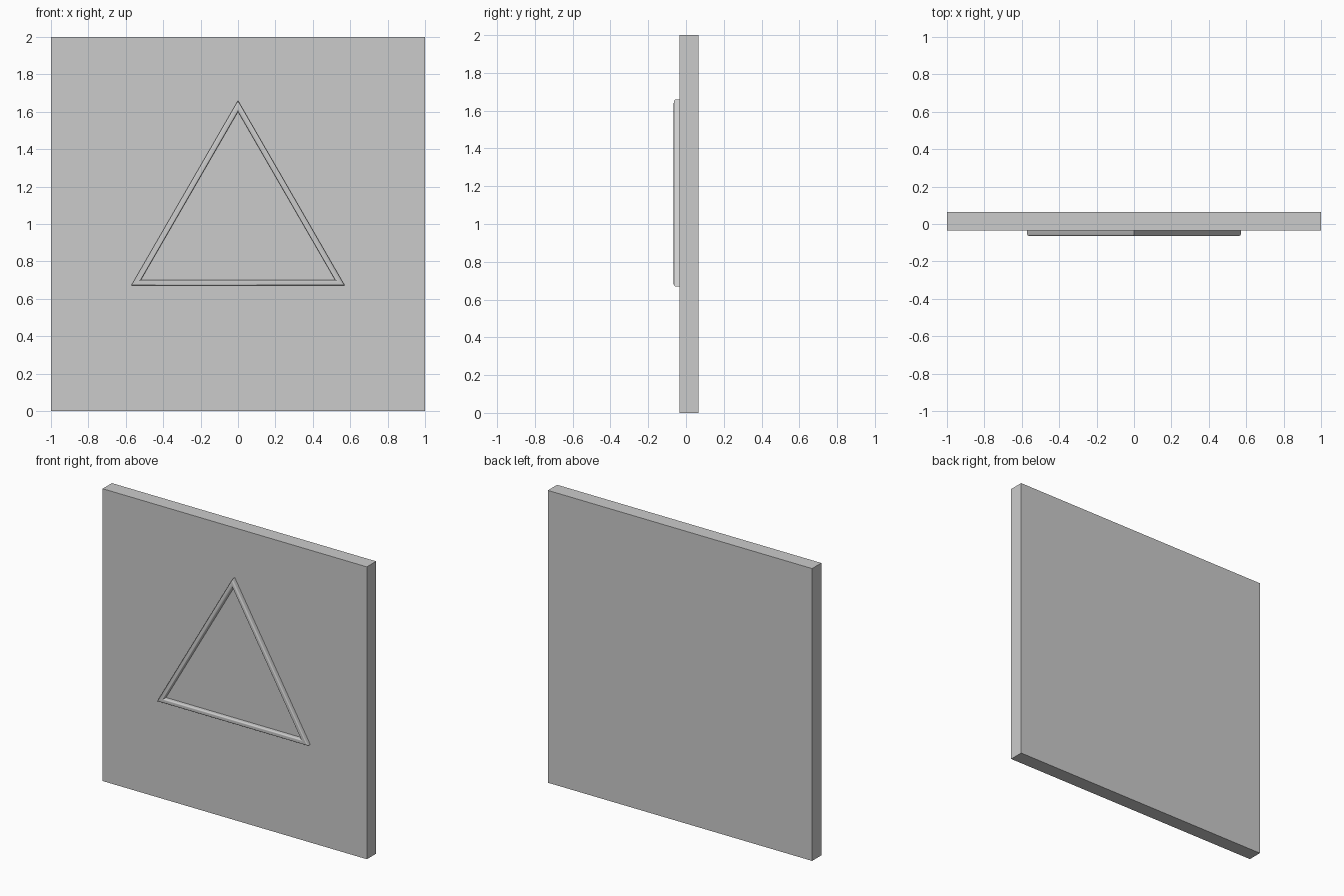
import bpy, bmesh, math

if "Cube" in bpy.data.objects:
    bpy.data.objects.remove(bpy.data.objects["Cube"])

FRONT = -0.035   # front face of the panel
TOP = -0.065     # front of the raised trim
CENTRE_Z = 1.0


def finish(bm, name):
    bmesh.ops.recalc_face_normals(bm, faces=bm.faces)
    mesh = bpy.data.meshes.new(name)
    bm.to_mesh(mesh)
    bm.free()
    obj = bpy.data.objects.new(name, mesh)
    bpy.context.collection.objects.link(obj)
    return obj


# Square panel
bm = bmesh.new()
bmesh.ops.create_cube(bm, size=1)
for v in bm.verts:
    v.co = (v.co.x * 2, v.co.y * 0.1 + FRONT + 0.05, v.co.z * 2 + CENTRE_Z)
finish(bm, "panel")

# Trim cross-section: (distance from triangle centre to side, y), rounded front edges
inner, outer, r, steps = 0.30, 0.33, 0.01, 4
arc = [i * math.pi / 2 / steps for i in range(steps + 1)]
profile = [(outer, FRONT + 0.002)]
profile += [(outer - r + r * math.cos(a), TOP + r - r * math.sin(a)) for a in arc]
profile += [(inner + r - r * math.cos(a), TOP + r - r * math.sin(a)) for a in reversed(arc)]
profile += [(inner, FRONT + 0.002)]

# Triangular trim: the cross-section mitred round three corners
bm = bmesh.new()
rings = []
for k in range(3):
    ang = math.radians(90 + 120 * k)
    rings.append([bm.verts.new((2 * d * math.cos(ang), y, CENTRE_Z + 2 * d * math.sin(ang)))
                  for d, y in profile])
n = len(profile)
for k in range(3):
    a, b = rings[k], rings[(k + 1) % 3]
    for i in range(n):
        j = (i + 1) % n
        bm.faces.new((a[i], a[j], b[j], b[i]))
trim = finish(bm, "triangle_trim")
bpy.context.view_layer.objects.active = trim
trim.select_set(True)
bpy.ops.object.shade_smooth_by_angle(angle=math.radians(30))
